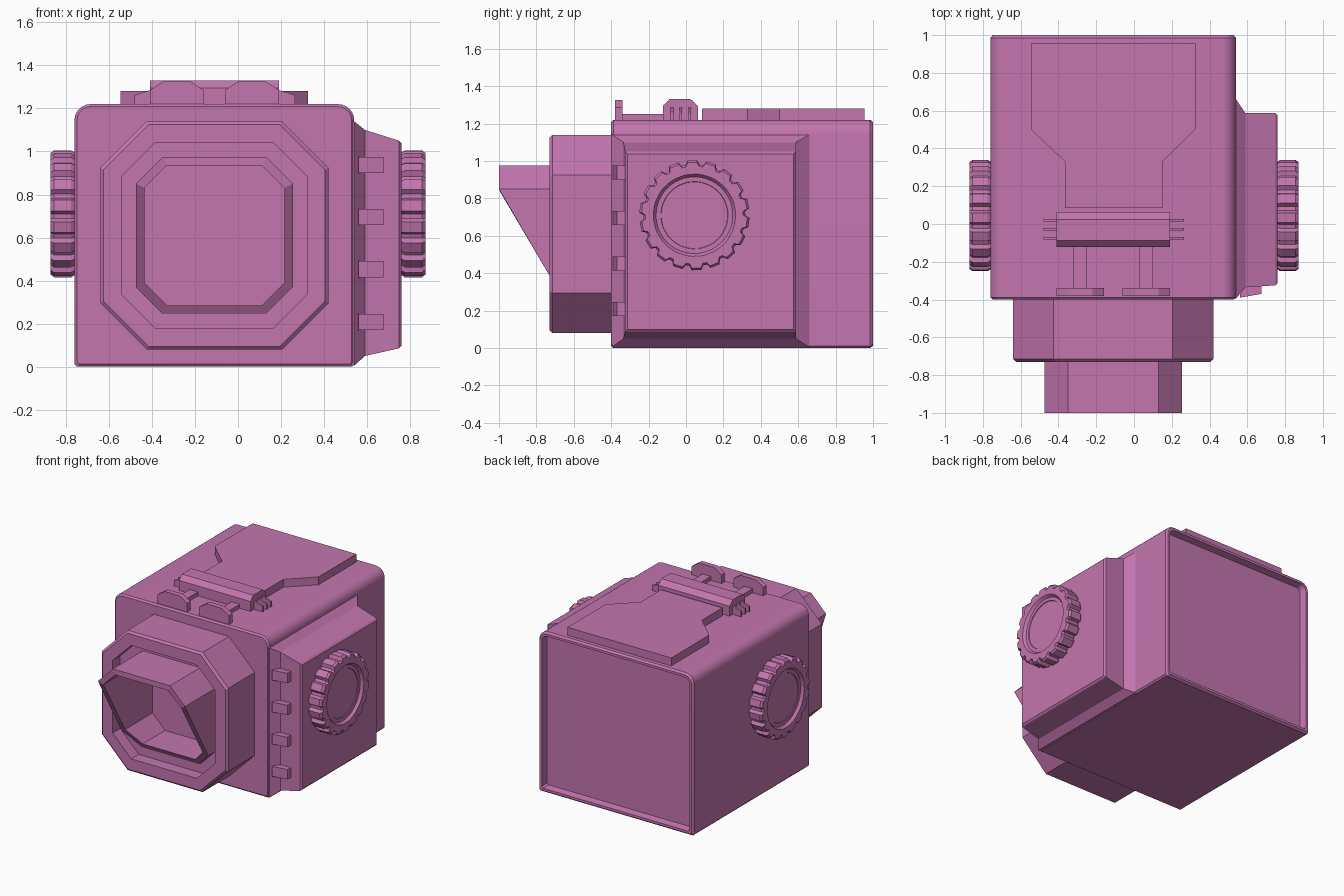
import bpy, bmesh
from math import sin, cos, pi

if "Cube" in bpy.data.objects:
    bpy.data.objects.remove(bpy.data.objects["Cube"])

mat = bpy.data.materials.new("pink")
mat.diffuse_color = (0.55, 0.18, 0.43, 1)
mat.use_nodes = True
mat.node_tree.nodes["Principled BSDF"].inputs["Base Color"].default_value = mat.diffuse_color


def loft(name, rings):
    """Skin a list of equal-length point rings and cap both ends."""
    bm = bmesh.new()
    vs = [[bm.verts.new(p) for p in r] for r in rings]
    n = len(rings[0])
    for a, b in zip(vs, vs[1:]):
        for i in range(n):
            j = (i + 1) % n
            bm.faces.new((a[i], a[j], b[j], b[i]))
    bm.faces.new(vs[0])
    bm.faces.new(vs[-1])
    bmesh.ops.recalc_face_normals(bm, faces=bm.faces)
    me = bpy.data.meshes.new(name)
    bm.to_mesh(me)
    bm.free()
    me.materials.append(mat)
    ob = bpy.data.objects.new(name, me)
    bpy.context.collection.objects.link(ob)
    return ob


def prism(name, pts, axis, lo, hi):
    """Extrude a 2D profile along an axis (0=x, 1=y, 2=z)."""
    def ring(t):
        return [p[:axis] + (t,) + p[axis:] for p in pts]
    return loft(name, [ring(lo), ring(hi)])


# Body: rounded top corners, edge bevels, recessed rear screen
def body_ring(y, d):
    l, r, b, t = -0.76 + d, 0.54 - d, d, 1.22 - d
    rad, c = 0.075 - d, 0.012
    pts = [(l, y, b + c), (l + c, y, b), (r - c, y, b), (r, y, b + c)]
    for cx, a0 in ((r - rad, 0), (l + rad, pi / 2)):
        for k in range(7):
            a = a0 + k * pi / 12
            pts.append((cx + rad * cos(a), y, t - rad + rad * sin(a)))
    return pts


body = loft("body", [body_ring(y, d) for y, d in (
    (-0.40, 0.012), (-0.388, 0), (0.985, 0), (1.0, 0.012), (1.0, 0.03), (0.95, 0.04))])
bpy.context.view_layer.objects.active = body
body.select_set(True)
bpy.ops.object.shade_smooth_by_angle(angle=pi / 6)


# Lens barrel: octagonal, with a groove and a slanted inner hood
def octagon(h, c, y):
    k = h - c
    flat = [(-k, h), (k, h), (h, k), (h, -k), (k, -h), (-k, -h), (-h, -k), (-h, k)]
    return [(-0.11 + x, y(0.61 + z) if callable(y) else y, 0.61 + z) for x, z in flat]


def slant(z):
    return max(-1.0, -1.0 + (0.845 - z) * 0.59)


loft("lens_barrel_and_hood", [octagon(*s) for s in (
    (0.53, 0.215, -0.395), (0.53, 0.215, -0.715), (0.515, 0.21, -0.73),
    (0.43, 0.155, -0.73), (0.43, 0.155, -0.64), (0.365, 0.125, -0.64),
    (0.365, 0.125, slant), (0.325, 0.105, slant), (0.325, 0.105, -0.402))])


# Side compartment: stepped frustum on the right
def pod_ring(x, y0, y1, z0, z1):
    return [(x, y0, z0), (x, y1, z0), (x, y1, z1), (x, y0, z1)]


loft("side_compartment", [
    pod_ring(0.53, -0.395, 0.66, 0.005, 1.145), pod_ring(0.54, -0.395, 0.66, 0.005, 1.14),
    pod_ring(0.59, -0.335, 0.587, 0.05, 1.10), pod_ring(0.748, -0.325, 0.587, 0.085, 1.05),
    pod_ring(0.76, -0.312, 0.575, 0.098, 1.038)])

# Hinge tabs along the front of the compartment
for i, z in enumerate((0.17, 0.415, 0.658, 0.90)):
    prism(f"hinge_tab_{i}", [(0.56, -0.39), (0.675, -0.37), (0.675, -0.32), (0.56, -0.32)],
          2, z, z + 0.075)

# Notched dials on both sides
TEETH = 18
tooth = [(0.0, 0.272), (0.22, 0.272), (0.36, 0.295), (0.86, 0.295)]


def dial_ring(x, r=None, scale=1):
    out = []
    for i in range(TEETH):
        for f, rr in tooth:
            a = 2 * pi * (i + f) / TEETH
            q = r or rr * scale
            out.append((x, 0.045 + q * cos(a), 0.71 + q * sin(a)))
    return out


for side, s in (("right", 1), ("left", -1)):
    loft(f"dial_{side}", [
        dial_ring(s * 0.755, scale=0.96), dial_ring(s * 0.775), dial_ring(s * 0.855),
        dial_ring(s * 0.87, scale=0.96), dial_ring(s * 0.87, 0.22),
        dial_ring(s * 0.85, 0.205), dial_ring(s * 0.85, 0.18), dial_ring(s * 0.845, 0.178)])

# Raised top plate
prism("top_plate", [(-0.545, 0.955), (0.325, 0.955), (0.325, 0.50), (0.15, 0.33),
                    (0.15, 0.085), (-0.365, 0.085), (-0.365, 0.33), (-0.545, 0.50)],
      2, 1.21, 1.28)

# Chamfered crossbar with thin side fins
prism("crossbar", [(-0.122, 1.21), (-0.122, 1.295), (-0.088, 1.33), (0.025, 1.33),
                   (0.063, 1.295), (0.063, 1.21)], 0, -0.41, 0.19)
for i, y in enumerate((-0.075, -0.028, 0.02)):
    prism(f"crossbar_fin_{i}", [(-0.48, 1.215), (-0.48, 1.262), (-0.41, 1.285), (0.19, 1.285),
                                (0.265, 1.262), (0.265, 1.215)], 1, y - 0.007, y + 0.007)

# Two buttons at the front edge, each on a rod
for i, x in enumerate((-0.285, 0.065)):
    prism(f"button_{i}", [(x - 0.125, 1.21), (x - 0.125, 1.285), (x - 0.065, 1.325),
                          (x + 0.065, 1.325), (x + 0.125, 1.285), (x + 0.125, 1.21)],
          1, -0.38, -0.34)
    prism(f"button_rod_{i}", [(x - 0.035, 1.21), (x - 0.035, 1.25), (x + 0.035, 1.25),
                              (x + 0.035, 1.21)], 1, -0.345, -0.115)
